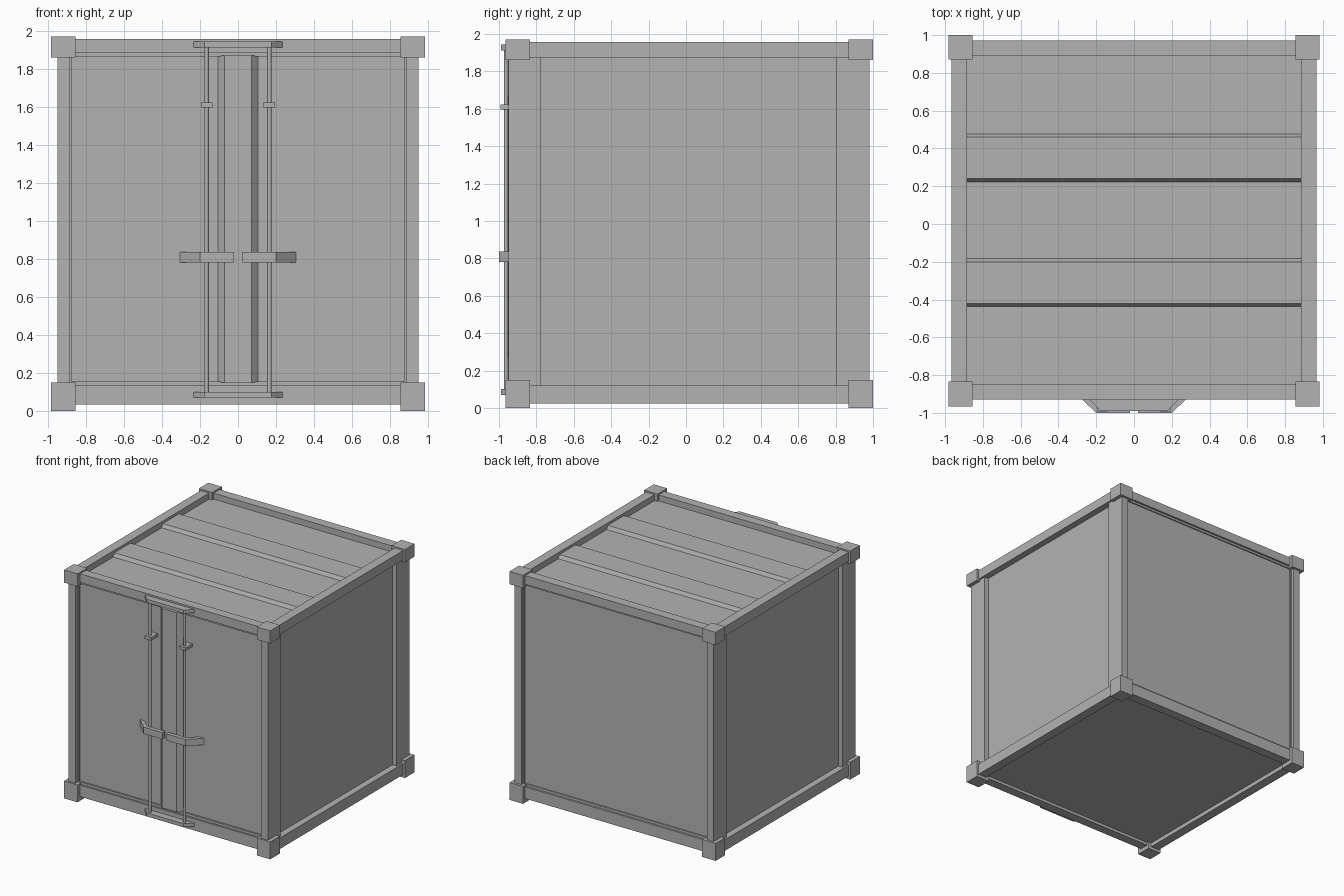
import bpy
import bmesh
from mathutils import Matrix, Vector

cube = bpy.data.objects.get("Cube")
if cube:
    bpy.data.objects.remove(cube, do_unlink=True)

grey = bpy.data.materials.new("container grey")
grey.use_nodes = True
colour = (0.45, 0.45, 0.45, 1)
grey.diffuse_color = colour
grey.node_tree.nodes["Principled BSDF"].inputs["Base Color"].default_value = colour


def finish(name, bm):
    bmesh.ops.recalc_face_normals(bm, faces=bm.faces[:])
    mesh = bpy.data.meshes.new(name)
    bm.to_mesh(mesh)
    bm.free()
    mesh.materials.append(grey)
    obj = bpy.data.objects.new(name, mesh)
    bpy.context.collection.objects.link(obj)
    return obj


def box(name, x, y, z):
    """Box from its (low, high) extent on each axis."""
    bm = bmesh.new()
    size = [b - a for a, b in (x, y, z)]
    mid = [(a + b) / 2 for a, b in (x, y, z)]
    bmesh.ops.create_cube(bm, size=1, matrix=Matrix.Translation(mid) @ Matrix.Diagonal((*size, 1)))
    return finish(name, bm)


def extrude(name, points, direction):
    """Prism from a flat outline."""
    bm = bmesh.new()
    face = bm.faces.new([bm.verts.new(p) for p in points])
    moved = bmesh.ops.extrude_face_region(bm, geom=[face])["geom"]
    bmesh.ops.translate(bm, vec=Vector(direction),
                        verts=[v for v in moved if isinstance(v, bmesh.types.BMVert)])
    return finish(name, bm)


def plan_prism(name, outline, low, high):
    """Plan outline in x, y raised between two heights."""
    return extrude(name, [(x, y, low) for x, y in outline], (0, 0, high - low))


def span(side, a, b):
    return tuple(sorted((side * a, side * b)))


# Wall, floor and roof panels
for side, label in ((1, "left"), (-1, "right")):
    box(f"{label}_wall", span(side, 0.88, 0.91), (-0.9, 0.94), (0.06, 1.9))
    box(f"{label}_door", span(side, 0, 0.9), (-0.9, -0.86), (0.06, 1.9))
box("back_wall", (-0.9, 0.9), (0.9, 0.945), (0.06, 1.9))
box("floor", (-0.9, 0.9), (-0.88, 0.92), (0.06, 0.1))
box("roof", (-0.9, 0.9), (-0.88, 0.92), (1.87, 1.905))

# Raised roof ribs
for i, y in enumerate((-0.31, 0.35)):
    section = [(-0.13, 1.9), (0.13, 1.9), (0.11, 1.935), (-0.11, 1.935)]
    extrude(f"roof_rib_{i + 1}", [(-0.885, y + a, z) for a, z in section], (1.77, 0, 0))

# Corner blocks, posts and side rails
ends = {"front": ((-0.965, -0.835), (-0.95, -0.775)),
        "back": ((0.87, 1.0), (0.805, 0.98))}
for side, label in ((1, "left"), (-1, "right")):
    for end, (block_y, post_y) in ends.items():
        for level, z in (("lower", (0, 0.15)), ("upper", (1.86, 1.97))):
            box(f"{end}_{label}_{level}_corner_block", span(side, 0.855, 0.983), block_y, z)
        box(f"{end}_{label}_post", span(side, 0.885, 0.95), post_y, (0.1, 1.9))
    for level, z in (("lower", (0.025, 0.12)), ("upper", (1.875, 1.957))):
        box(f"{label}_{level}_rail", span(side, 0.885, 0.966), (-0.9, 0.94), z)

# Front and back beams, with a thin lip framing each opening
for end, beam_y, lip_y in (("front", (-0.93, -0.85), (-0.915, -0.87)),
                           ("back", (0.89, 0.972), (0.92, 0.955))):
    box(f"{end}_lower_beam", (-0.9, 0.9), beam_y, (0.035, 0.135))
    box(f"{end}_upper_beam", (-0.9, 0.9), beam_y, (1.882, 1.957))
    box(f"{end}_lower_lip", (-0.89, 0.89), lip_y, (0.1, 0.155))
    box(f"{end}_upper_lip", (-0.89, 0.89), lip_y, (1.864, 1.9))
    for side, label in ((1, "left"), (-1, "right")):
        box(f"{end}_{label}_lip", span(side, 0.875, 0.89), lip_y, (0.1, 1.9))

# Door furniture: raised seam, locking bars, clamps and handles
for side, label in ((1, "left"), (-1, "right")):
    seam = [(0, -0.89), (0, -0.935), (0.07, -0.935), (0.105, -0.9), (0.105, -0.89)]
    plan_prism(f"{label}_door_seam", [(side * x, y) for x, y in seam], 0.15, 1.87)

    bm = bmesh.new()
    bmesh.ops.create_cone(bm, cap_ends=True, segments=8, radius1=0.012, radius2=0.012,
                          depth=1.85, matrix=Matrix.Translation((side * 0.165, -0.962, 1.005)))
    bar = finish(f"{label}_locking_bar", bm)
    bar.data.polygons.foreach_set("use_smooth", [len(p.vertices) == 4 for p in bar.data.polygons])

    box(f"{label}_bar_clamp", span(side, 0.135, 0.195), (-0.993, -0.89), (1.597, 1.623))
    handle = [(0.02, -0.965), (0.02, -1.0), (0.2, -1.0), (0.305, -0.9), (0.26, -0.9), (0.19, -0.965)]
    plan_prism(f"{label}_door_handle", [(side * x, y) for x, y in handle], 0.78, 0.837)

# Bar brackets on the beams
bracket = [(-0.24, -0.925), (-0.175, -0.99), (0.175, -0.99), (0.24, -0.925)]
for level, z in (("lower", 0.07), ("upper", 1.912)):
    plan_prism(f"{level}_bar_bracket", bracket, z, z + 0.03)
